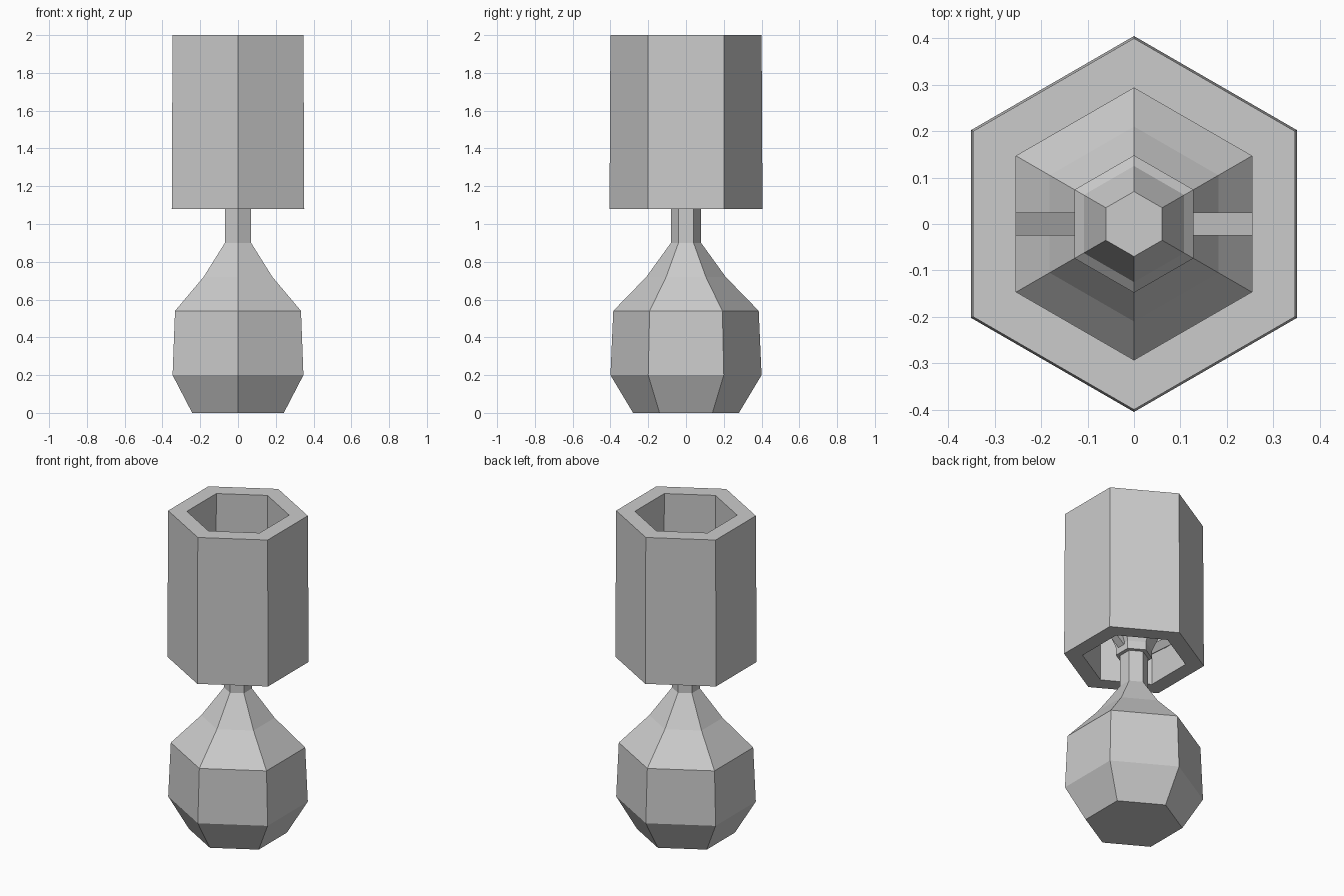
import bpy, bmesh, math
from mathutils import Vector

if "Cube" in bpy.data.objects:
    bpy.data.objects.remove(bpy.data.objects["Cube"])


def hex_lathe(name, profile, closed=False):
    """Six-sided revolve of (radius, z) points, with corners on the y axis."""
    bm = bmesh.new()
    rings = []
    for r, z in profile:
        angles = [math.radians(90 + 60 * i) for i in range(6)]
        rings.append([bm.verts.new((r * math.cos(a), r * math.sin(a), z)) for a in angles])
    pairs = list(zip(rings, rings[1:]))
    if closed:
        pairs.append((rings[-1], rings[0]))
    for low, high in pairs:
        for i in range(6):
            j = (i + 1) % 6
            bm.faces.new((low[i], low[j], high[j], high[i]))
    if not closed:
        bm.faces.new(rings[0])
        bm.faces.new(rings[-1])
    bmesh.ops.recalc_face_normals(bm, faces=bm.faces)
    mesh = bpy.data.meshes.new(name)
    bm.to_mesh(mesh)
    bm.free()
    obj = bpy.data.objects.new(name, mesh)
    bpy.context.collection.objects.link(obj)
    return obj


def strut(name, start, end, width):
    """Square bar between two points in the xz plane."""
    a, b = Vector(start), Vector(end)
    d = b - a
    bpy.ops.mesh.primitive_cube_add(size=1, location=(a + b) / 2,
                                    rotation=(0, -math.atan2(d.z, d.x), 0))
    obj = bpy.context.object
    obj.name = name
    obj.scale = (d.length, width, width)


# Faceted lamp body with its slim neck
hex_lathe("lamp_body", [(0.28, 0), (0.40, 0.20), (0.385, 0.54),
                        (0.21, 0.72), (0.08, 0.90), (0.08, 1.12)])

# Socket collar flaring to the holder rim
hex_lathe("socket", [(0.105, 1.10), (0.105, 1.15), (0.148, 1.25), (0.125, 1.27)])

# Tapered bulb
hex_lathe("bulb", [(0.125, 1.27), (0.07, 1.39)])

# Thick open shade
hex_lathe("shade", [(0.405, 1.08), (0.40, 2.0), (0.293, 2.0), (0.298, 1.08)], closed=True)

# Sloping arms that carry the shade
for side, label in ((-1, "left"), (1, "right")):
    strut(label + "_shade_arm", (side * 0.08, 0, 1.155), (side * 0.27, 0, 1.31), 0.05)
